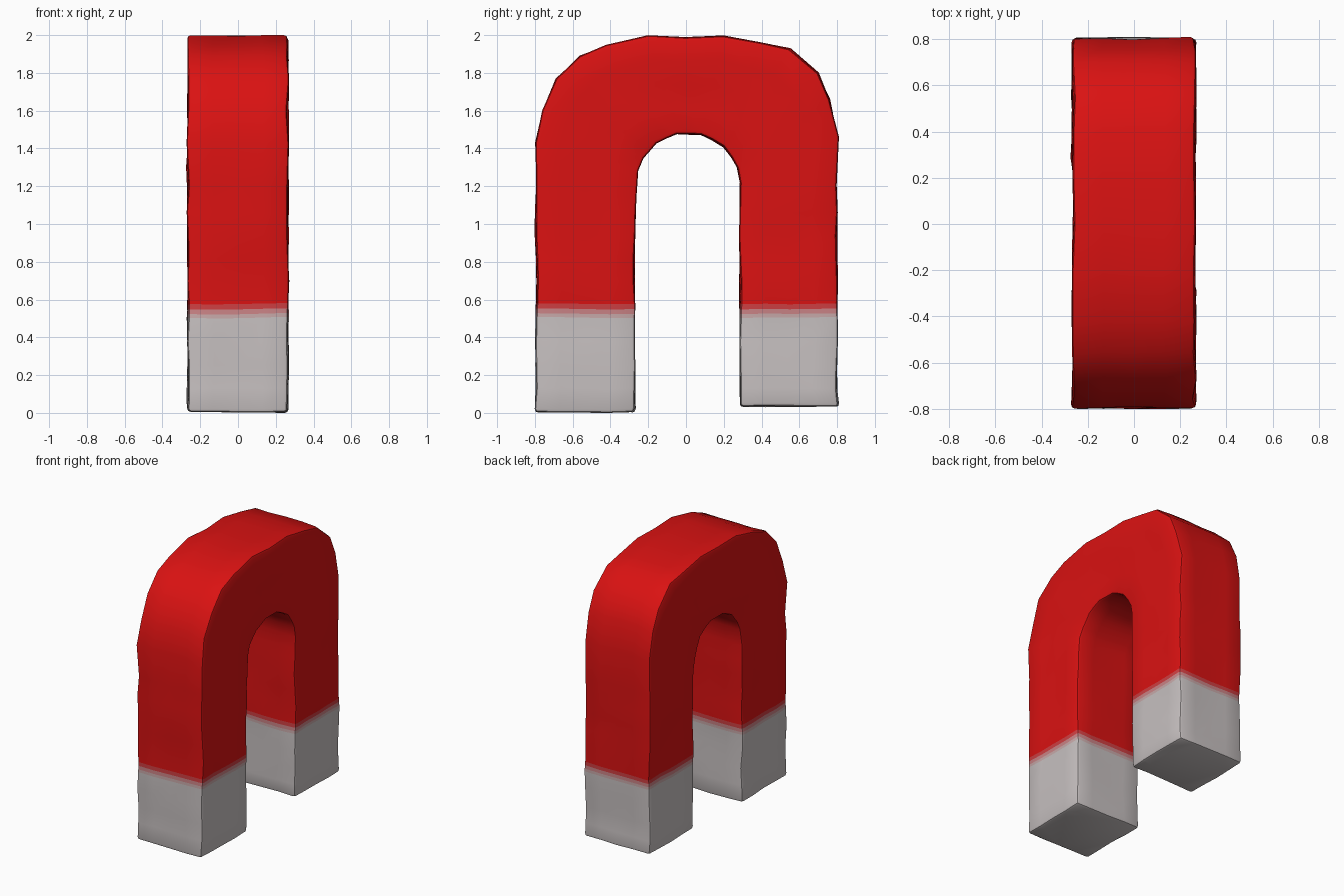
import bpy, bmesh, math
from mathutils import Vector, noise

if "Cube" in bpy.data.objects:
    bpy.data.objects.remove(bpy.data.objects["Cube"])

HALF = 0.265   # half thickness in x
N = 4          # subdivisions of each side of the square section


def material(name, rgb):
    m = bpy.data.materials.new(name)
    m.diffuse_color = (*rgb, 1)
    m.use_nodes = True
    m.node_tree.nodes["Principled BSDF"].inputs["Base Color"].default_value = m.diffuse_color
    return m


mats = [material("pale grey", (0.57, 0.53, 0.53)),
        material("greyish pink", (0.58, 0.40, 0.40)),
        material("pink", (0.60, 0.23, 0.24)),
        material("rose red", (0.62, 0.05, 0.055)),
        material("red", (0.70, 0.006, 0.006))]

# Leg heights, with the paint bands packed around z = 0.54
LEG = [0.13, 0.25, 0.38, 0.505, 0.525, 0.55, 0.577, 0.7, 0.82, 0.94, 1.06]
BANDS = [0.505, 0.525, 0.55, 0.577]

# Arch stations: outer y, outer z, inner y, inner z
ARCH = [(-.79, 1.2, -.268, 1.16), (-.795, 1.43, -.26, 1.28), (-.76, 1.60, -.23, 1.35),
        (-.69, 1.77, -.195, 1.39), (-.56, 1.89, -.16, 1.43), (-.42, 1.945, -.11, 1.452),
        (-.2, 1.998, -.05, 1.475), (0, 1.988, .01, 1.473), (.2, 1.998, .08, 1.472),
        (.4, 1.96, .14, 1.445), (.55, 1.93, .2, 1.41), (.70, 1.80, .24, 1.355),
        (.76, 1.66, .27, 1.30), (.805, 1.46, .287, 1.22), (.797, 1.2, .287, 1.13)]


def leg(side, foot):
    y0, y1 = (-.795, -.27) if side < 0 else (.8, .285)
    # the foot flares slightly
    rows = [(y0 + side * .007, foot, y1, foot)]
    return rows + [(y0, z, y1, z) for z in LEG]


stations = leg(-1, 0.012) + ARCH + leg(1, 0.042)[::-1]

# Square ring parameters: (x from -1 to 1, t from outer 0 to inner 1)
ring = ([(-1 + 2 * i / N, 0) for i in range(N)] + [(1, i / N) for i in range(N)] +
        [(1 - 2 * i / N, 1) for i in range(N)] + [(-1, 1 - i / N) for i in range(N)])


def wobble(p):
    a = noise.noise_vector(p * 4.3 + Vector((3.1, 7.7, 1.3)))
    return p + Vector((a.x * .013, a.y * .011, a.z * .008))


# Swept horseshoe body
bm = bmesh.new()
rows = []
for oy, oz, iy, iz in stations:
    rows.append([bm.verts.new(wobble(Vector((x * HALF, oy + (iy - oy) * t, oz + (iz - oz) * t))))
                 for x, t in ring])
n = len(ring)
for k in range(len(rows) - 1):
    mid = (stations[k][1] + stations[k + 1][1]) / 2
    index = sum(mid > b for b in BANDS)
    for i in range(n):
        j = (i + 1) % n
        f = bm.faces.new((rows[k][i], rows[k][j], rows[k + 1][j], rows[k + 1][i]))
        f.material_index = index
bm.faces.new(rows[0])
bm.faces.new(rows[-1])
bmesh.ops.recalc_face_normals(bm, faces=bm.faces)

# Keep the feet on the ground
low = min(v.co.z for v in bm.verts)
for v in bm.verts:
    if v.co.z < 0.06:
        v.co.z -= low
# Soften the long corners and foot rims
sharp = [e for e in bm.edges if e.calc_face_angle(0) > math.radians(55)]
bmesh.ops.bevel(bm, geom=sharp, offset=0.018, segments=2, profile=0.5,
                affect='EDGES', clamp_overlap=True, material=-1)

mesh = bpy.data.meshes.new("horseshoe_magnet")
bm.to_mesh(mesh)
bm.free()
for m in mats:
    mesh.materials.append(m)
body = bpy.data.objects.new("horseshoe_magnet", mesh)
bpy.context.collection.objects.link(body)
bpy.context.view_layer.objects.active = body
body.select_set(True)
bpy.ops.object.shade_smooth_by_angle(angle=math.radians(40))
